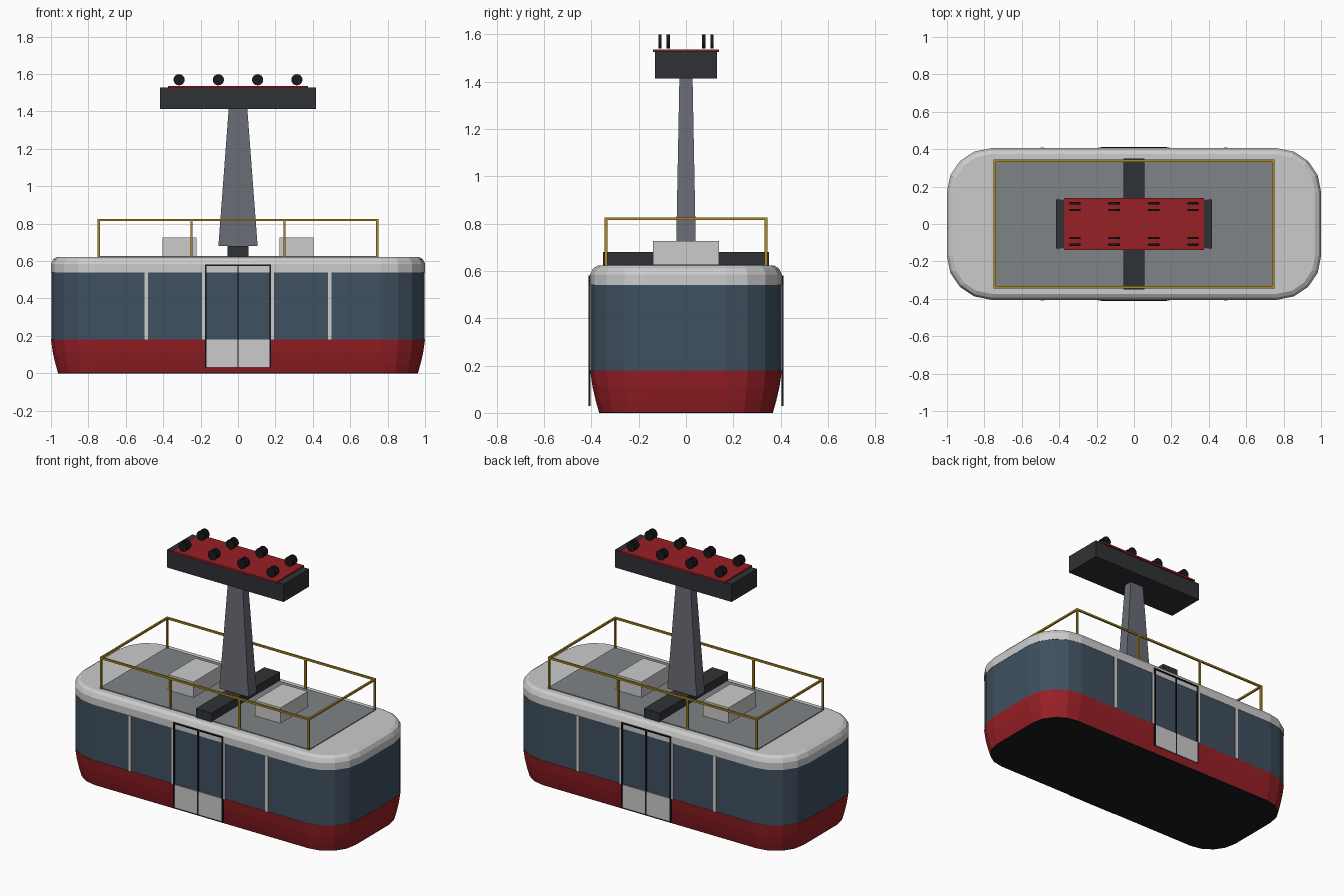
import bpy, bmesh, math
from mathutils import Matrix

if "Cube" in bpy.data.objects:
    bpy.data.objects.remove(bpy.data.objects["Cube"])


def mat(name, r, g, b):
    m = bpy.data.materials.new(name)
    m.diffuse_color = (r, g, b, 1)
    m.use_nodes = True
    m.node_tree.nodes["Principled BSDF"].inputs["Base Color"].default_value = m.diffuse_color
    return m


RED = mat("red_paint", 0.31, 0.014, 0.019)
GLASS = mat("blue_glass", 0.05, 0.08, 0.115)
LIGHT = mat("light_grey", 0.62, 0.62, 0.63)
DECK = mat("deck_grey", 0.21, 0.23, 0.24)
STEEL = mat("steel", 0.14, 0.15, 0.18)
DARK = mat("dark_grey", 0.029, 0.031, 0.035)
BLACK = mat("black", 0.010, 0.010, 0.012)
GOLD = mat("rail_yellow", 0.42, 0.26, 0.016)


def finish(name, bm, material):
    bmesh.ops.recalc_face_normals(bm, faces=bm.faces)
    me = bpy.data.meshes.new(name)
    bm.to_mesh(me)
    bm.free()
    ob = bpy.data.objects.new(name, me)
    bpy.context.collection.objects.link(ob)
    me.materials.append(material)
    return ob


def box(name, x, y, z, material, taper=(1, 1)):
    """Box from (min, max) ranges; taper scales the top face."""
    bm = bmesh.new()
    bmesh.ops.create_cube(bm, size=1)
    for v in bm.verts:
        tx, ty = taper if v.co.z > 0 else (1, 1)
        v.co = ((x[0] + x[1]) / 2 + v.co.x * tx * (x[1] - x[0]),
                (y[0] + y[1]) / 2 + v.co.y * ty * (y[1] - y[0]),
                z[0] if v.co.z < 0 else z[1])
    return finish(name, bm, material)


def outline(inset, segs=4, hx=1.0, hy=0.405, r=0.235):
    """Rounded rectangle in plan."""
    pts = []
    for k, (sx, sy) in enumerate([(1, 1), (-1, 1), (-1, -1), (1, -1)]):
        for i in range(segs + 1):
            a = math.pi / 2 * (k + i / segs)
            pts.append((sx * (hx - r) + (r - inset) * math.cos(a),
                        sy * (hy - r) + (r - inset) * math.sin(a)))
    return pts


def loft(name, profile, material):
    """Stack of rounded outlines, given as (z, inset), capped at both ends."""
    bm = bmesh.new()
    rings = [[bm.verts.new((x, y, z)) for x, y in outline(d)] for z, d in profile]
    n = len(rings[0])
    for a, b in zip(rings, rings[1:]):
        for i in range(n):
            j = (i + 1) % n
            bm.faces.new((a[i], a[j], b[j], b[i]))
    bm.faces.new(rings[0])
    bm.faces.new(rings[-1])
    return finish(name, bm, material)


# cabin shell
loft("floor", [(0, 0.038), (0.004, 0.037)], BLACK)
loft("lower_body", [(0.004, 0.037), (0.05, 0.024), (0.11, 0.01), (0.18, 0)], RED)
loft("window_band", [(0.18, 0.002), (0.54, 0.002)], GLASS)
loft("roof", [(0.54, 0), (0.585, 0), (0.61, 0.012), (0.622, 0.032)], LIGHT)

# doors and window pillars on both sides
for side, s in (("front", -1), ("back", 1)):
    def yr(a, b):
        return tuple(sorted((s * a, s * b)))
    for x in (-0.49, -0.182, 0.182, 0.49):
        box(side + "_window_pillar", (x - 0.01, x + 0.01), yr(0.39, 0.408), (0.18, 0.54), LIGHT)
    for x in (-0.0875, 0.0875):
        box(side + "_door_panel", (x - 0.084, x + 0.084), yr(0.403, 0.410), (0.03, 0.18), LIGHT)
    for x in (-0.173, 0, 0.173):
        box(side + "_door_upright", (x - 0.004, x + 0.004), yr(0.403, 0.412), (0.03, 0.58), BLACK)
    box(side + "_door_header", (-0.177, 0.177), yr(0.39, 0.412), (0.573, 0.581), BLACK)

# roof deck and equipment
box("roof_deck", (-0.75, 0.75), (-0.34, 0.34), (0.61, 0.627), DECK)
box("cross_beam", (-0.057, 0.057), (-0.35, 0.35), (0.62, 0.68), DARK)
for s in (-1, 1):
    box("roof_box", (s * 0.312 - 0.091, s * 0.312 + 0.091), (-0.14, 0.14), (0.62, 0.727), LIGHT)

# guard rail
T = 0.006
for s in (-1, 1):
    box("long_rail", (-0.75, 0.75), (s * 0.338 - T, s * 0.338 + T), (0.814, 0.826), GOLD)
    box("end_rail", (s * 0.744 - T, s * 0.744 + T), (-0.338, 0.338), (0.814, 0.826), GOLD)
    for x in (-0.744, -0.248, 0.248, 0.744):
        box("rail_post", (x - T, x + T), (s * 0.338 - T, s * 0.338 + T), (0.62, 0.82), GOLD)

# hanger mast and carriage
box("mast", (-0.105, 0.105), (-0.042, 0.042), (0.68, 1.42), STEEL, taper=(0.47, 0.66))
box("carriage", (-0.418, 0.418), (-0.13, 0.13), (1.413, 1.528), DARK)
box("carriage_plate", (-0.375, 0.375), (-0.14, 0.14), (1.524, 1.536), RED)

# cable wheels in pairs
for x in (-0.315, -0.105, 0.105, 0.315):
    for y in (-0.11, -0.075, 0.075, 0.11):
        bm = bmesh.new()
        bmesh.ops.create_cone(bm, cap_ends=True, segments=16, radius1=0.03, radius2=0.03, depth=0.013,
                              matrix=Matrix.Translation((x, y, 1.569)) @ Matrix.Rotation(math.pi / 2, 4, 'X'))
        finish("cable_wheel", bm, BLACK)
